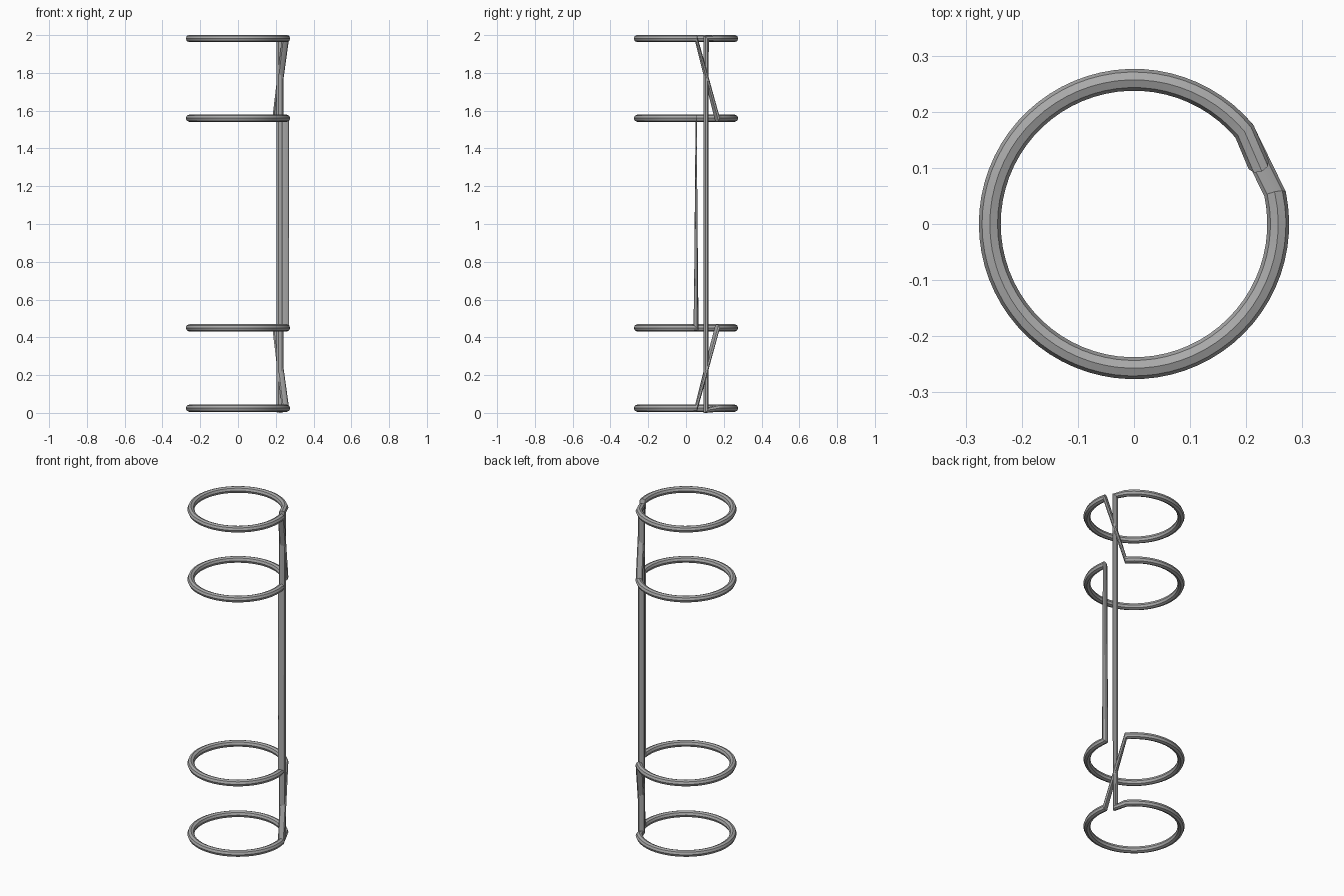
import bpy, bmesh, math
from mathutils import Vector

cube = bpy.data.objects.get("Cube")
if cube:
    bpy.data.objects.remove(cube)

RING_R, WIRE_R, SIDES, STEPS = 0.257, 0.0195, 8, 64
START, END = math.radians(12), math.radians(40)   # gap in every hoop
Z_BOTTOM, Z_LOW, Z_HIGH, Z_TOP = 0.025, 0.45, 1.56, 1.982

steel = bpy.data.materials.new("steel_grey")
steel.use_nodes = True
steel.diffuse_color = (0.4, 0.4, 0.4, 1)
steel.node_tree.nodes["Principled BSDF"].inputs["Base Color"].default_value = (0.4, 0.4, 0.4, 1)


def hoop(z, forward):
    """Open hoop as (point, tangent) pairs; forward runs from END round to START."""
    sweep = math.tau - (END - START)
    out = []
    for i in range(STEPS + 1):
        a = END + sweep * i / STEPS
        p = Vector((RING_R * math.cos(a), RING_R * math.sin(a), z))
        out.append([p, Vector((-math.sin(a), math.cos(a), 0))])
    if not forward:
        out = [[p, -t] for p, t in reversed(out)]
    return out


def tilt(pair, bar, weight):
    """Lean a joint section towards the direction of the bar that meets it."""
    pair[1] = (pair[1] + bar.normalized() * weight).normalized()


def sweep_wire(name, path, closed):
    """Skin a round section along the path, keeping one axis radial and level."""
    bm = bmesh.new()
    rings = []
    for p, t in path:
        u = Vector((p.x, p.y, 0))
        u = (u - t * u.dot(t)).normalized()
        v = t.cross(u)
        angles = [math.tau * k / SIDES for k in range(SIDES)]
        rings.append([bm.verts.new(p + (u * math.cos(a) + v * math.sin(a)) * WIRE_R)
                      for a in angles])
    pairs = list(zip(rings, rings[1:]))
    if closed:
        pairs.append((rings[-1], rings[0]))
    for r0, r1 in pairs:
        for k in range(SIDES):
            j = (k + 1) % SIDES
            bm.faces.new((r0[k], r0[j], r1[j], r1[k]))
    bmesh.ops.recalc_face_normals(bm, faces=bm.faces)
    mesh = bpy.data.meshes.new(name)
    bm.to_mesh(mesh)
    bm.free()
    mesh.materials.append(steel)
    obj = bpy.data.objects.new(name, mesh)
    bpy.context.collection.objects.link(obj)
    bpy.ops.object.select_all(action='DESELECT')
    obj.select_set(True)
    bpy.context.view_layer.objects.active = obj
    bpy.ops.object.shade_smooth_by_angle(angle=math.radians(30))


# Four hoops, taken in the order the wire runs
top = hoop(Z_TOP, True)
high = hoop(Z_HIGH, True)
low = hoop(Z_LOW, False)
bottom = hoop(Z_BOTTOM, False)

# Slanted links between neighbouring hoops
upper_link = high[0][0] - top[-1][0]
lower_link = bottom[0][0] - low[-1][0]
for pair, bar in ((top[-1], upper_link), (high[0], upper_link),
                  (low[-1], lower_link), (bottom[0], lower_link)):
    tilt(pair, bar, 0.25)

# Front upright meets the lower middle hoop in a mitre
tilt(low[0], Vector((0, 0, -1)), 1)

# Back upright closes the wire between the bottom and top hoops
foot = Vector((0.222, 0.106, 0.014))
head = Vector((0.222, 0.106, 1.982))
up = Vector((0, 0, 1))
back_upright = []
for p, inward, outward in ((foot, foot - bottom[-1][0], up),
                           (head, up, top[0][0] - head)):
    t = inward.normalized() + outward.normalized()
    back_upright.append([p, t.normalized()])

# The short tail beside each upright bends off the hoop
tilt(bottom[-1], foot - bottom[-1][0], 1)
tilt(top[0], top[0][0] - head, 1)

sweep_wire("wire_frame", top + high + low + bottom + back_upright, True)
